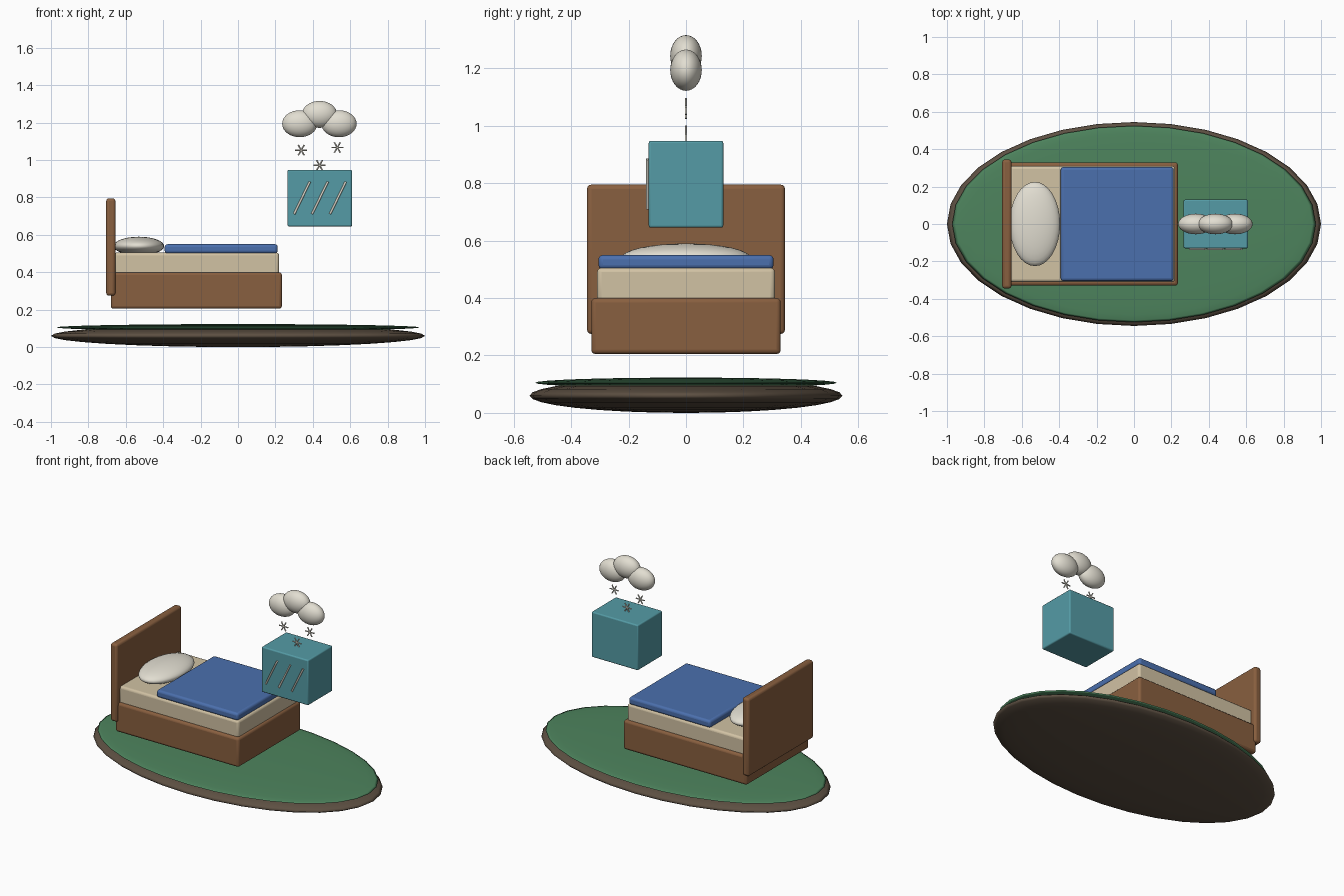
import bpy, math
from mathutils import Vector

if "Cube" in bpy.data.objects:
    bpy.data.objects.remove(bpy.data.objects["Cube"])


def material(name, rgb):
    m = bpy.data.materials.new(name)
    m.diffuse_color = (*rgb, 1)
    m.use_nodes = True
    m.node_tree.nodes["Principled BSDF"].inputs["Base Color"].default_value = m.diffuse_color
    return m


WOOD = material("wood", (0.25, 0.115, 0.05))
SOIL = material("soil", (0.11, 0.08, 0.055))
GRASS = material("grass", (0.075, 0.23, 0.11))
CREAM = material("cream", (0.64, 0.54, 0.37))
BLUE = material("blue", (0.07, 0.16, 0.42))
TEAL = material("teal", (0.09, 0.33, 0.38))
WHITE = material("off_white", (0.76, 0.73, 0.64))


def finish(name, mat):
    ob = bpy.context.object
    ob.name = name
    ob.data.materials.append(mat)
    bpy.ops.object.transform_apply(location=False, rotation=False, scale=True)
    return ob


def box(name, lo, hi, mat, bevel=0.015):
    lo, hi = Vector(lo), Vector(hi)
    bpy.ops.mesh.primitive_cube_add(size=1, location=(lo + hi) / 2)
    bpy.context.object.scale = hi - lo
    ob = finish(name, mat)
    mod = ob.modifiers.new("soft_edges", 'BEVEL')
    mod.width, mod.segments = bevel, 3
    bpy.ops.object.shade_smooth_by_angle(angle=math.radians(40))


def ellipsoid(name, centre, radii, mat, segments=32, rings=16):
    bpy.ops.mesh.primitive_uv_sphere_add(segments=segments, ring_count=rings, radius=1, location=centre)
    bpy.context.object.scale = radii
    finish(name, mat)
    bpy.ops.object.shade_smooth()


def rod(name, a, b, radius, mat):
    a, b = Vector(a), Vector(b)
    bpy.ops.mesh.primitive_cylinder_add(vertices=8, radius=radius, depth=(b - a).length, location=(a + b) / 2)
    ob = bpy.context.object
    ob.rotation_euler = (b - a).to_track_quat('Z', 'Y').to_euler()
    finish(name, mat)
    bpy.ops.object.shade_smooth_by_angle(angle=math.radians(50))


# Island base with a thin grass layer
ellipsoid("ground_base", (0, 0, 0.06), (1, 0.545, 0.06), SOIL)
ellipsoid("grass_top", (0, 0, 0.105), (0.972, 0.525, 0.018), GRASS)

# Bed
box("bed_frame", (-0.68, -0.33, 0.205), (0.235, 0.33, 0.40), WOOD)
box("headboard", (-0.705, -0.345, 0.275), (-0.655, 0.345, 0.795), WOOD)
box("mattress", (-0.665, -0.31, 0.385), (0.22, 0.31, 0.505), CREAM)
box("blanket", (-0.392, -0.305, 0.50), (0.212, 0.305, 0.55), BLUE)
ellipsoid("pillow", (-0.53, 0, 0.54), (0.135, 0.225, 0.05), WHITE)

# Floating cube with slanted stripes on the front
box("floating_cube", (0.265, -0.13, 0.645), (0.61, 0.13, 0.948), TEAL, 0.008)
for i in range(3):
    x = 0.342 + 0.096 * i
    rod(f"stripe_{i + 1}", (x - 0.042, -0.134, 0.711), (x + 0.042, -0.134, 0.884), 0.006, WHITE)

# Cloud puffs
for i, (x, z) in enumerate([(0.33, 1.194), (0.436, 1.244), (0.54, 1.194)]):
    ellipsoid(f"cloud_puff_{i + 1}", (x, 0, z), (0.094, 0.055, 0.072), WHITE)

# Snowflakes: three crossed rods each
for i, (x, z) in enumerate([(0.338, 1.053), (0.531, 1.067), (0.436, 0.972)]):
    for k in range(3):
        t = k * math.pi / 3
        dx, dz = 0.032 * math.cos(t), 0.032 * math.sin(t)
        rod(f"snowflake_{i + 1}_arm_{k + 1}", (x - dx, 0, z - dz), (x + dx, 0, z + dz), 0.004, WHITE)
